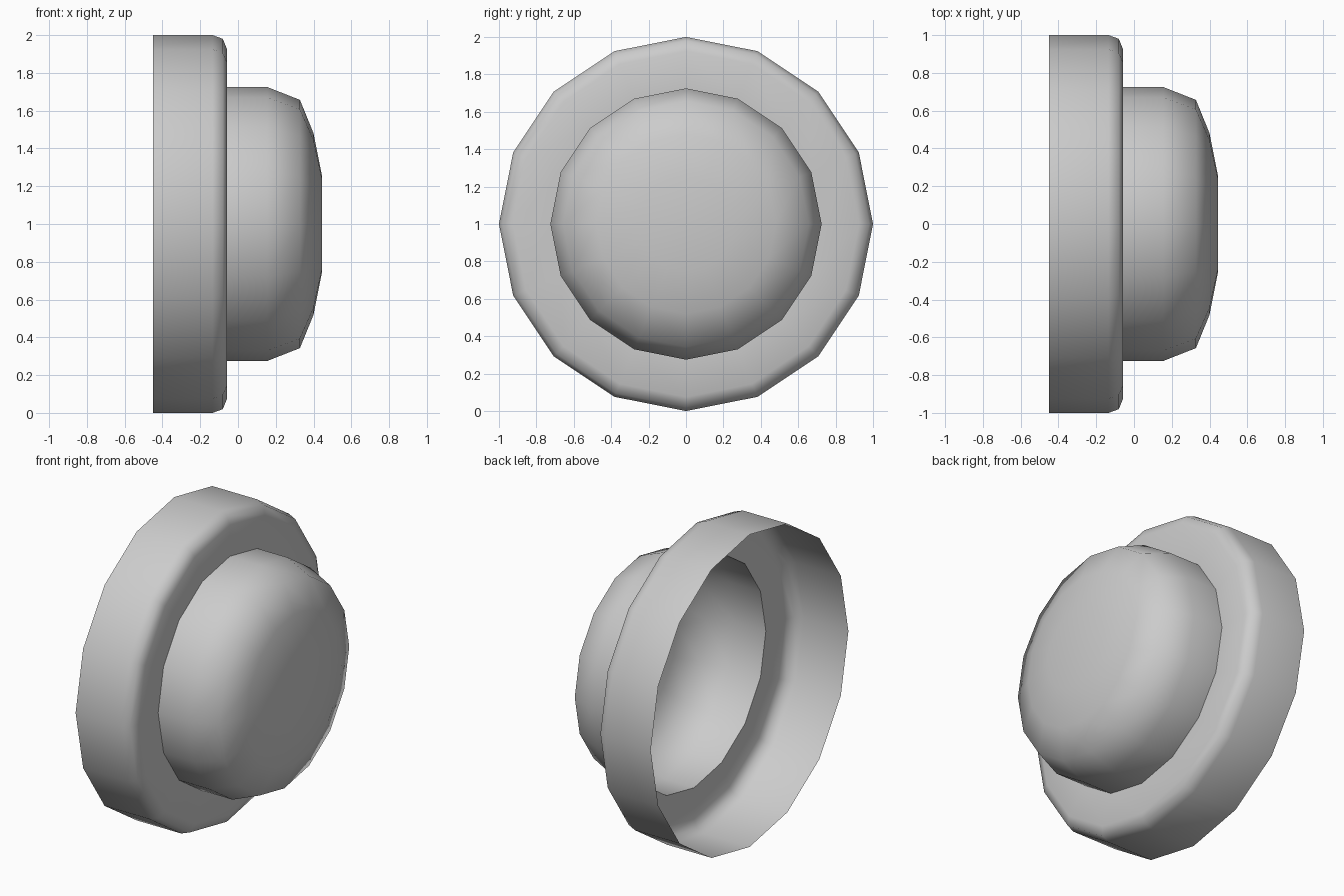
import bpy, bmesh, math

if "Cube" in bpy.data.objects:
    bpy.data.objects.remove(bpy.data.objects["Cube"])

SIDES = 16


def revolve(name, profile, cap=False):
    """Spin an (x, radius) profile around the x axis at height 1."""
    bm = bmesh.new()
    rings = []
    for x, r in profile:
        rings.append([bm.verts.new((x,
                                    r * math.sin(2 * math.pi * i / SIDES),
                                    1 + r * math.cos(2 * math.pi * i / SIDES)))
                      for i in range(SIDES)])
    for a, b in zip(rings, rings[1:]):
        for i in range(SIDES):
            j = (i + 1) % SIDES
            bm.faces.new((a[i], b[i], b[j], a[j]))
    if cap:
        bm.faces.new(rings[-1])
    # Make every face point outwards (away from the axis or towards +x)
    bm.normal_update()
    for f in bm.faces:
        c = f.calc_center_median()
        n = f.normal
        if n.x + n.y * c.y + n.z * (c.z - 1) < 0:
            f.normal_flip()
    mesh = bpy.data.meshes.new(name)
    bm.to_mesh(mesh)
    bm.free()
    obj = bpy.data.objects.new(name, mesh)
    bpy.context.collection.objects.link(obj)
    bpy.ops.object.select_all(action='DESELECT')
    obj.select_set(True)
    bpy.context.view_layer.objects.active = obj
    bpy.ops.object.shade_smooth_by_angle(angle=math.radians(65))
    return obj


# Wide open-backed rim with a rounded front edge and an annular face
revolve("rim", [(-0.45, 1.0), (-0.135, 1.0), (-0.08, 0.98),
                (-0.058, 0.925), (-0.058, 0.725)])

# Hollow rounded dome, open towards the back
revolve("dome", [(-0.058, 0.725), (0.155, 0.725), (0.328, 0.657),
                 (0.40, 0.48), (0.445, 0.255)], cap=True)
